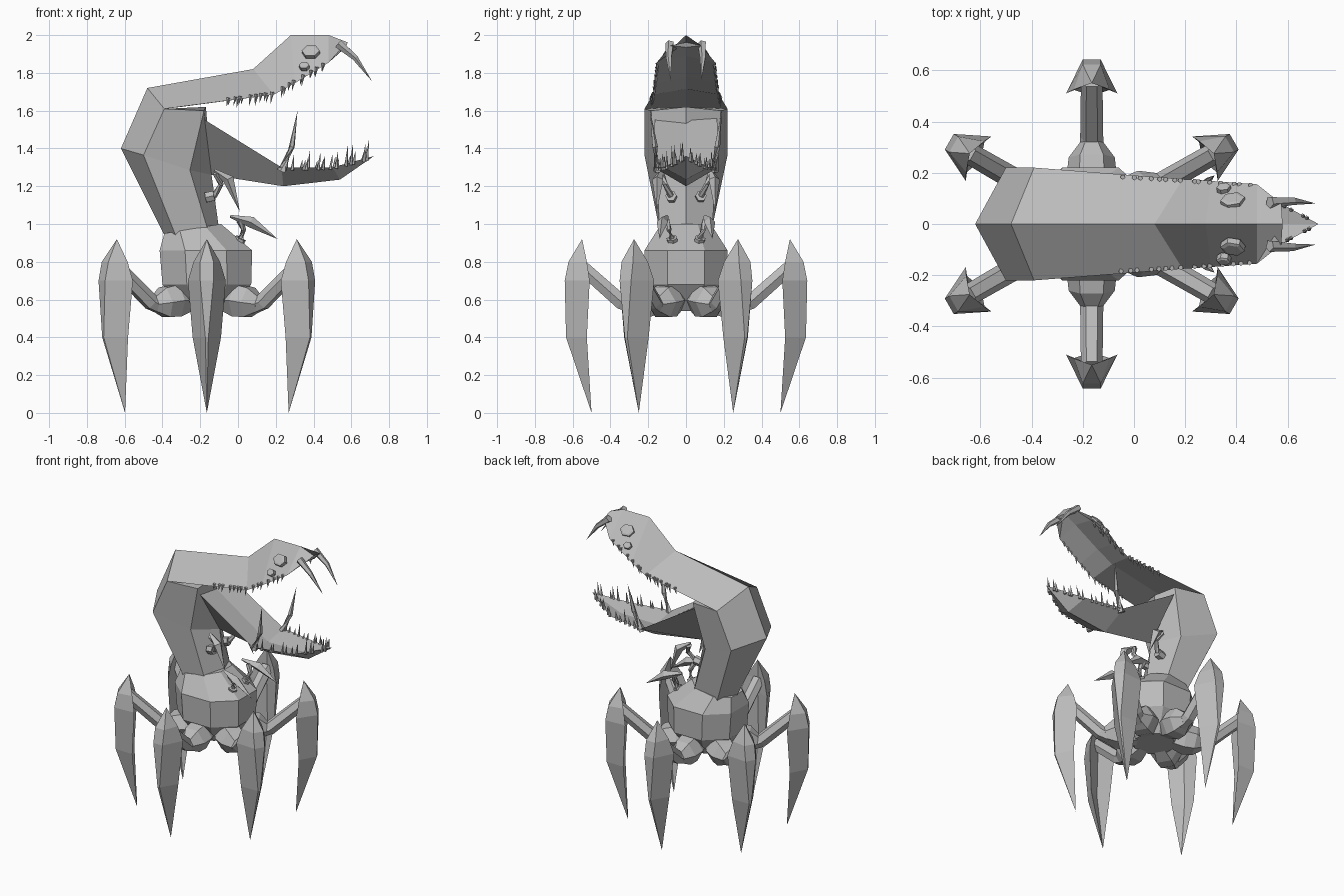
import bpy, bmesh, math, random
from mathutils import Vector, Matrix

if "Cube" in bpy.data.objects:
    bpy.data.objects.remove(bpy.data.objects["Cube"])

random.seed(4)
grey = bpy.data.materials.new("stone grey")
grey.diffuse_color = (0.5, 0.5, 0.5, 1)
grey.use_nodes = True
grey.node_tree.nodes["Principled BSDF"].inputs["Base Color"].default_value = grey.diffuse_color
CX = -0.165  # body axis


def finish(name, bm):
    bmesh.ops.remove_doubles(bm, verts=bm.verts, dist=0.0005)
    bmesh.ops.recalc_face_normals(bm, faces=bm.faces)
    me = bpy.data.meshes.new(name)
    bm.to_mesh(me)
    bm.free()
    me.materials.append(grey)
    ob = bpy.data.objects.new(name, me)
    bpy.context.collection.objects.link(ob)
    return ob


def add_loft(bm, rings):
    vs = [[bm.verts.new(p) for p in r] for r in rings]
    n = len(vs[0])
    for a, b in zip(vs, vs[1:]):
        for i in range(n):
            j = (i + 1) % n
            bm.faces.new((a[i], a[j], b[j], b[i]))
    bm.faces.new(vs[0])
    bm.faces.new(vs[-1])


def loft(name, rings):
    bm = bmesh.new()
    add_loft(bm, rings)
    return finish(name, bm)


def add_tube(bm, path, radii, n=6):
    path = [Vector(p) for p in path]
    rings = []
    for i, p in enumerate(path):
        d = (path[min(i + 1, len(path) - 1)] - path[max(i - 1, 0)]).normalized()
        ref = Vector((0, 0, 1)) if abs(d.z) < 0.95 else Vector((1, 0, 0))
        u = d.cross(ref).normalized()
        v = d.cross(u)
        rings.append([p + radii[i] * (u * math.cos(t) + v * math.sin(t))
                      for t in (math.tau * k / n for k in range(n))])
    add_loft(bm, rings)


def octagon(cx, z, hx, hy, tilt=0.0):
    k = 0.45
    pts = [(1, k), (k, 1), (-k, 1), (-1, k), (-1, -k), (-k, -1), (k, -1), (1, -k)]
    return [(cx + hx * a, hy * b, z + tilt * a) for a, b in pts]


# Octagonal body
loft("body", [octagon(CX, 0.54, 0.13, 0.12), octagon(CX, 0.68, 0.235, 0.215),
              octagon(CX - .005, 0.86, 0.245, 0.22), octagon(-0.24, 0.975, 0.15, 0.14, 0.025)])


# Neck: back ridge, wide sides, narrower front, front ridge
def neck_ring(back, side, front, mid):
    return [(back[0], 0, back[1]), side, front, (mid[0], 0, mid[1]),
            (front[0], -front[1], front[2]), (side[0], -side[1], side[2])]


loft("neck", [
    neck_ring((-.39, .94), (-.33, .13, .94), (-.16, .14, .97), (-.10, .97)),
    neck_ring((-.62, 1.40), (-.50, .22, 1.365), (-.255, .155, 1.285), (-.14, 1.26)),
    neck_ring((-.48, 1.72), (-.39, .22, 1.61), (-.18, .185, 1.60), (-.17, 1.62))])


# Head and jaw: kite sections of ridge, sides and inner mouth line
def kite(ridge, side, inner):
    return [(ridge[0], 0, ridge[1]), side, (inner[0], 0, inner[1]), (side[0], -side[1], side[2])]


loft("upper_head", [
    kite((-.48, 1.72), (-.39, .22, 1.61), (-.30, 1.62)),
    kite((.08, 1.82), (.19, .175, 1.685), (.18, 1.715)),
    kite((.28, 2.0), (.30, .168, 1.745), (.30, 1.78)),
    kite((.48, 2.0), (.48, .155, 1.855), (.48, 1.89)),
    kite((.58, 1.962), (.575, .08, 1.945), (.57, 1.935))])
loft("lower_jaw", [
    kite((-.14, 1.26), (-.19, .165, 1.56), (-.19, 1.55)),
    kite((.24, 1.20), (.23, .17, 1.30), (.23, 1.27)),
    kite((.54, 1.235), (.50, .12, 1.30), (.50, 1.275)),
    kite((.72, 1.36), (.72, 0, 1.36), (.72, 1.36))])

# Small teeth along both mouth edges
def edge_point(path, t):
    s = min(int(t * (len(path) - 1)), len(path) - 2)
    return Vector(path[s]).lerp(Vector(path[s + 1]), t * (len(path) - 1) - s)


upper = [(-.06, .185, 1.655), (.19, .17, 1.688), (.47, .15, 1.85)]
lower = [(.23, .16, 1.295), (.50, .112, 1.30), (.70, .01, 1.35)]
for name, path, count, sign in (("upper_teeth", upper, 15, -1), ("lower_teeth", lower, 13, 1)):
    bm = bmesh.new()
    for sy in (-1, 1):
        for i in range(count):
            p = edge_point(path, (i + random.uniform(.1, .9)) / count)
            p.y *= sy
            h = random.uniform(.03, .055) if sign < 0 else random.uniform(.04, .10)
            tip = p + Vector((.01 * sign, 0, sign * h))
            add_tube(bm, [p - Vector((0, 0, sign * .012)), tip], [.010, 0], 5)
    finish(name, bm)

# Long curved fangs
for name, path in (("upper_fang", [(.53, .085, 1.955), (.62, .09, 1.88), (.71, .08, 1.755)]),
                   ("lower_fang", [(.23, .15, 1.28), (.285, .165, 1.41), (.315, .19, 1.60)])):
    bm = bmesh.new()
    for sy in (-1, 1):
        add_tube(bm, [(x, y * sy, z) for x, y, z in path], [.024, .016, 0], 5)
    finish(name, bm)

# Six-sided eye plates on the head sides
for name, x, z, y, r in (("large_eye", .385, 1.915, .094, .048), ("small_eye", .35, 1.838, .142, .028)):
    bm = bmesh.new()
    for sy in (-1, 1):
        n = Vector((-.12, .76 * sy, .62)).normalized()
        u = n.cross(Vector((0, 0, 1))).normalized()
        v = n.cross(u)
        c = Vector((x, y * sy, z))
        rings = []
        for off, s in ((-.02, 1), (.006, 1), (.010, .7)):
            rings.append([c + n * off + s * r * (u * math.cos(t) + .85 * v * math.sin(t))
                          for t in (math.tau * k / 6 for k in range(6))])
        add_loft(bm, rings)
    finish(name, bm)

# Two pairs of small clawed arms on the chest
arms = (("upper_arm", [(-.17, .075, 1.14), (-.125, .08, 1.15), (-.09, .11, 1.21), (-.115, .135, 1.27)],
         [(-.125, .13, 1.285), (-.05, .15, 1.235), (.01, .155, 1.065)]),
        ("lower_arm", [(-.01, .065, .88), (.015, .075, .925), (.03, .09, .97), (.01, .105, 1.02)],
         [(-.04, .10, 1.04), (.07, .125, 1.01), (.21, .14, .92)]))
for name, limb, claw in arms:
    bm = bmesh.new()
    for sy in (-1, 1):
        m = [(x, y * sy, z) for x, y, z in limb]
        add_tube(bm, m[:2], [.03, .03])
        add_tube(bm, m[1:], [.016, .014, .02])
        add_tube(bm, [(x, y * sy, z) for x, y, z in claw], [.008, .03, 0], 4)
    finish(name, bm)


# Six legs spaced evenly: hip, strut and hollow-backed blade, built along +x
def blade_ring(ro, wo, ri, wi, z):
    mid = ri + 0.3 * (ro - ri)
    return [(ro, wo, z), (ri, wi, z), (mid, 0, z), (ri, -wi, z), (ro, -wo, z)]


for i in range(6):
    spin = Matrix.Translation((CX, 0, 0)) @ Matrix.Rotation(math.radians(30 + 60 * i), 4, 'Z')
    bm = bmesh.new()
    add_tube(bm, [(.09, 0, .60), (.19, 0, .595), (.26, 0, .585), (.32, 0, .575)],
             [.06, .098, .09, .045])
    add_tube(bm, [(.27, 0, .56), (.34, 0, .585), (.56, 0, .78)], [.045, .045, .042])
    finish("leg_%d" % (i + 1), bm).matrix_world = spin
    tip = [(.50, 0, .0)] * 5
    loft("leg_blade_%d" % (i + 1), [
        [(.55, 0, .92)] * 5,
        blade_ring(.622, .035, .525, .07, .80),
        blade_ring(.642, .035, .51, .10, .70),
        blade_ring(.635, .008, .525, .075, .40),
        tip]).matrix_world = spin
